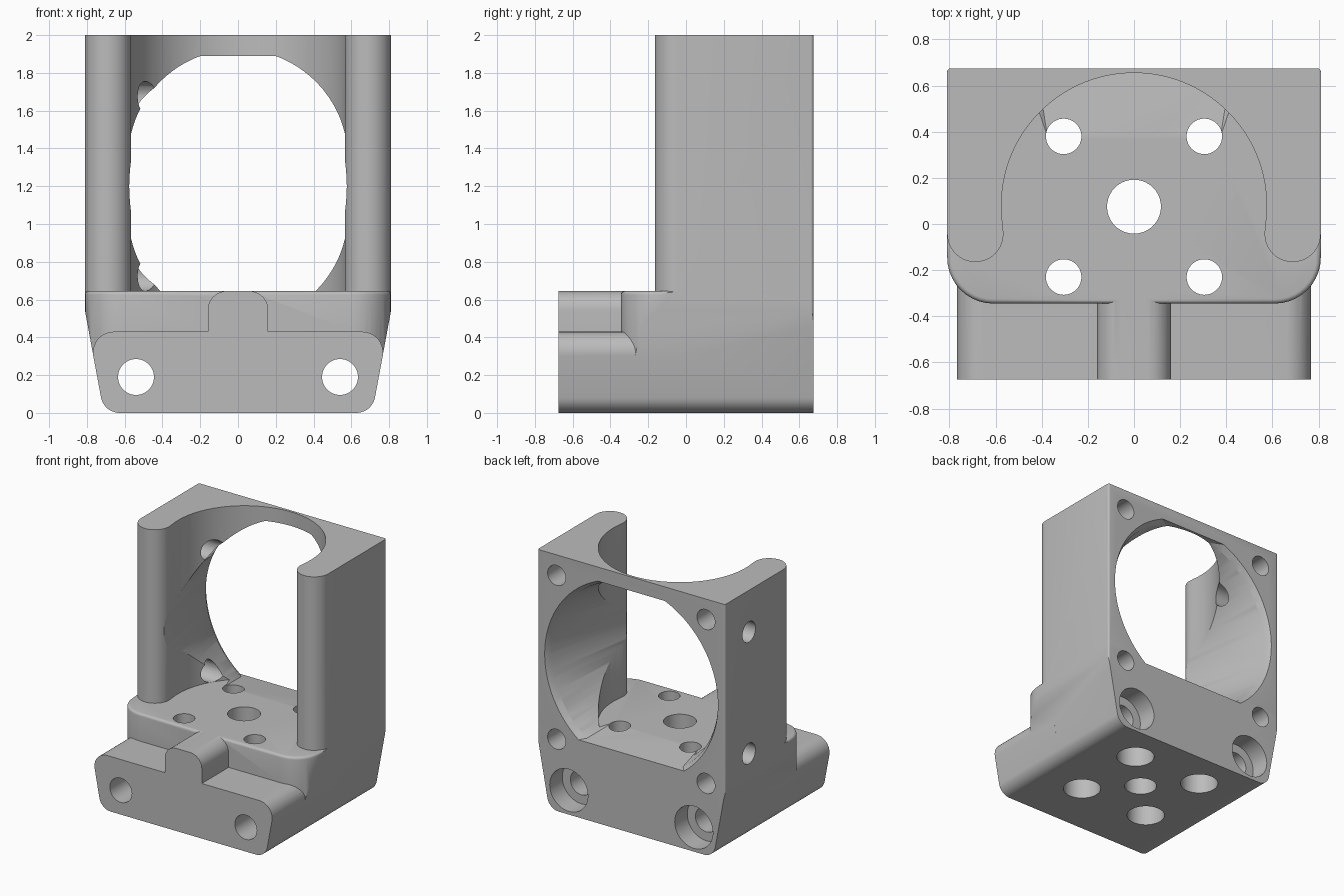
import bpy, bmesh, math
from math import sin, cos, radians
from mathutils import Vector, Matrix

if "Cube" in bpy.data.objects:
    bpy.data.objects.remove(bpy.data.objects["Cube"], do_unlink=True)

grey = bpy.data.materials.new("plain grey")
grey.use_nodes = True
grey.diffuse_color = (0.5, 0.5, 0.5, 1)
grey.node_tree.nodes["Principled BSDF"].inputs["Base Color"].default_value = (0.5, 0.5, 0.5, 1)

# Axis frames: profile u, v and extrusion direction
AXES = {"x": ((0, 1, 0), (0, 0, 1), (1, 0, 0)),
        "y": ((1, 0, 0), (0, 0, 1), (0, 1, 0)),
        "z": ((1, 0, 0), (0, 1, 0), (0, 0, 1))}


def finish(bm, name):
    bmesh.ops.recalc_face_normals(bm, faces=bm.faces)
    mesh = bpy.data.meshes.new(name)
    bm.to_mesh(mesh)
    bm.free()
    mesh.materials.append(grey)
    obj = bpy.data.objects.new(name, mesh)
    bpy.context.collection.objects.link(obj)
    return obj


def extrude(name, points, axis, start, end, scale=1.0, centre=(0, 0)):
    """Sweep a profile along an axis, scaling it about the centre at the far end."""
    u, v, w = (Vector(a) for a in AXES[axis])
    bm = bmesh.new()

    def ring(depth, k):
        return [bm.verts.new(u * (centre[0] + (a - centre[0]) * k) +
                             v * (centre[1] + (b - centre[1]) * k) + w * depth)
                for a, b in points]
    near, far = ring(start, 1), ring(end, scale)
    bm.faces.new(near)
    bm.faces.new(far)
    n = len(points)
    for i in range(n):
        bm.faces.new((near[i], near[(i + 1) % n], far[(i + 1) % n], far[i]))
    return finish(bm, name)


def arc(cx, cy, r, a0, a1, steps):
    return [(cx + r * cos(radians(a0 + (a1 - a0) * i / steps)),
             cy + r * sin(radians(a0 + (a1 - a0) * i / steps))) for i in range(steps + 1)]


def rounded(corners, steps=10):
    """Polygon from (u, v, radius) corners."""
    out = []
    for i, (x, y, r) in enumerate(corners):
        p = Vector((x, y))
        if r == 0:
            out.append((x, y))
            continue
        d0 = (Vector(corners[i - 1][:2]) - p).normalized()
        d1 = (Vector(corners[(i + 1) % len(corners)][:2]) - p).normalized()
        half = d0.angle(d1) / 2
        c = p + (d0 + d1).normalized() * (r / sin(half))
        start = p + d0 * (r / math.tan(half)) - c
        sweep = start.angle_signed(p + d1 * (r / math.tan(half)) - c)
        for k in range(steps + 1):
            out.append(tuple(c + Matrix.Rotation(-sweep * k / steps, 2) @ start))
    return out


def mirrored(half):
    return half + [(-x, y, r) for x, y, r in reversed(half)]


def boolean(obj, other, operation):
    mod = obj.modifiers.new(operation, "BOOLEAN")
    mod.object, mod.operation, mod.solver = other, operation, "EXACT"
    bpy.context.view_layer.objects.active = obj
    bpy.ops.object.modifier_apply(modifier=mod.name)
    bpy.data.objects.remove(other, do_unlink=True)


def hole(axis, u, v, r, start, end, steps=40):
    cutter = extrude("hole_cutter", arc(u, v, r, 0, 360, steps)[:-1], axis, start, end)
    boolean(body, cutter, "DIFFERENCE")


FLOOR, BACK, FRONT, WIDE = 0.645, 0.675, -0.345, 0.81

# Platform: rounded plan with softened front rim, trimmed to the tapered front profile
plan = rounded(mirrored([(WIDE, FRONT, 0.2), (WIDE, BACK, 0.015)]))
body = extrude("motor_bracket", plan, "z", -0.1, FLOOR)
bm = bmesh.new()
bm.from_mesh(body.data)
rim = [e for e in bm.edges if all(v.co.z > 0.6 and v.co.y < -0.14 for v in e.verts)]
bmesh.ops.bevel(bm, geom=rim, offset=0.02, segments=4, profile=0.5, affect="EDGES")
bm.to_mesh(body.data)
bm.free()
taper = rounded(mirrored([(0.71, 0, 0.1), (WIDE, 0.54, 0), (WIDE, 0.8, 0)]))
boolean(body, extrude("taper", taper, "y", -1, 1), "INTERSECT")

# Front foot and its central tab
foot = rounded(mirrored([(0.71, 0, 0.1), (0.79, 0.43, 0.11)]))
boolean(body, extrude("foot", foot, "y", -BACK, 0), "UNION")
tab = rounded(mirrored([(0.16, 0.3, 0), (0.16, FLOOR, 0.1)]))
boolean(body, extrude("tab", tab, "y", -BACK, -0.3), "UNION")

# Upright cradle: round pocket between two rounded lips
right = arc(-0.688, -0.043, 0.122, 180, 360, 20)
left = arc(0.688, -0.043, 0.122, 180, 360, 20)
pocket = arc(0, 0.08, 0.575, 188, -8, 72)
back = rounded([(WIDE, 0, 0), (WIDE, BACK, 0.015), (-WIDE, BACK, 0.015), (-WIDE, 0, 0)], 4)[1:-1]
boolean(body, extrude("cradle", right + pocket + left + back, "z", 0.6, 2), "UNION")

# Tapered air duct from the back, flat above and below, with a flared rim
CZ = 1.2
for start, end, r0, r1 in ((-0.3, 0.7, 0.534, 0.734), (0.63, 0.69, 0.72, 0.758)):
    duct = extrude("duct", arc(0, CZ, r0, 0, 360, 96)[:-1], "y", start, end, r1 / r0, (0, CZ))
    limits = [(-0.5, FLOOR), (0.38, FLOOR), (0.8, 0.59), (0.8, 1.89), (-0.5, 1.89)]
    boolean(duct, extrude("limits", limits, "x", -1, 1), "INTERSECT")
    boolean(body, duct, "DIFFERENCE")

# Vertical mounting holes with counterbores underneath
hole("z", 0, 0.075, 0.117, -0.1, 0.8)
for x in (-0.305, 0.305):
    for y in (-0.23, 0.38):
        hole("z", x, y, 0.077, -0.1, 0.7)
        hole("z", x, y, 0.137, -0.1, 0.4)

# Long bolt holes with counterbores, and the four fan screw holes
for x in (-1, 1):
    hole("y", x * 0.54, 0.19, 0.095, -0.8, 0.8)
    hole("y", x * 0.54, 0.19, 0.165, 0.52, 0.8)
    for z in (-0.64, 0.64):
        hole("y", x * 0.645, CZ + z, 0.078, 0.35, 0.8)

# Side screw holes, on one side only
for z in (-0.475, 0.475):
    hole("x", 0.38, CZ + z, 0.08, -0.9, -0.39)

bpy.ops.object.select_all(action="DESELECT")
body.select_set(True)
bpy.context.view_layer.objects.active = body
bpy.ops.object.shade_smooth_by_angle(angle=radians(25))
